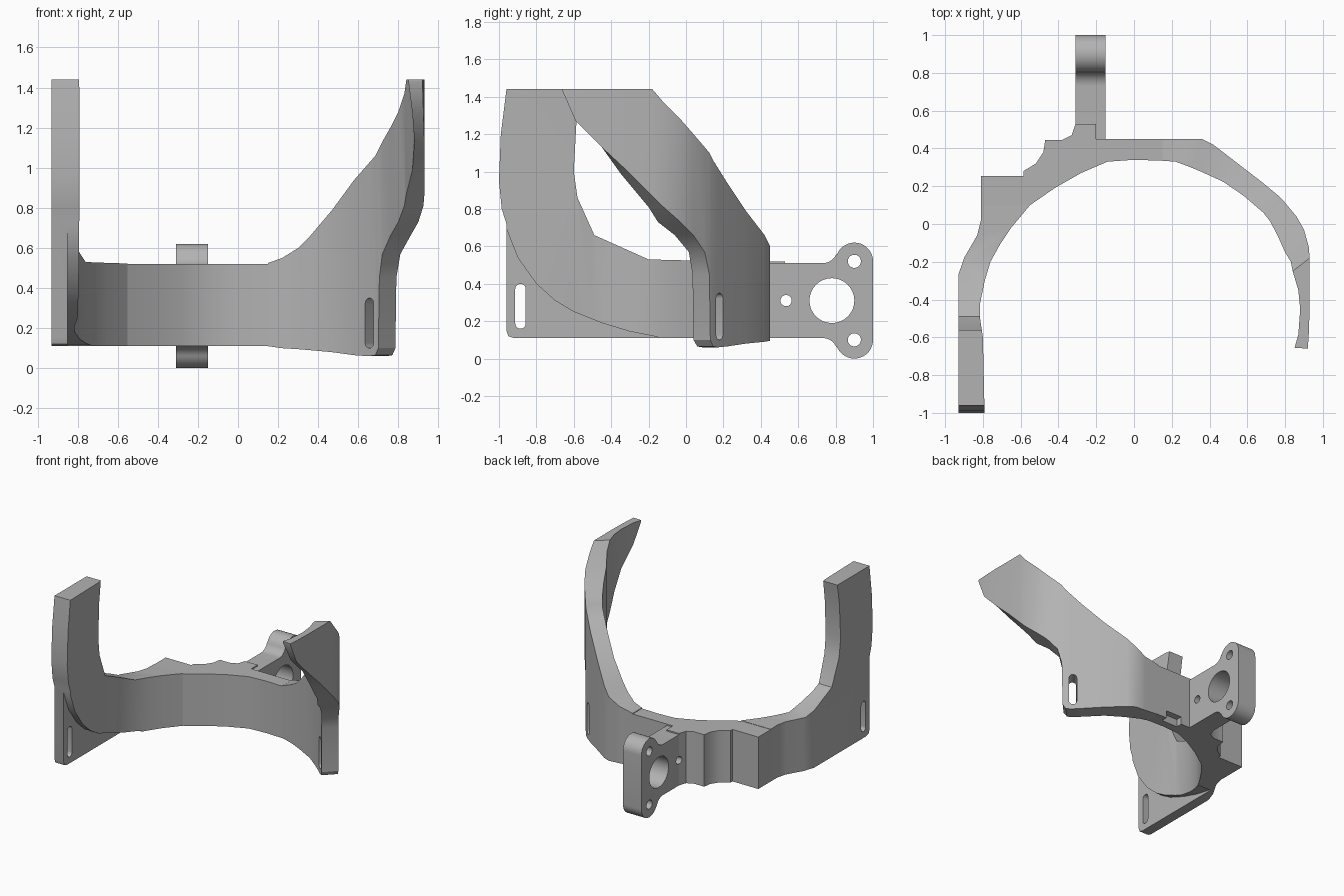
import bpy, bmesh, math
from mathutils import Matrix, Vector

default = bpy.data.objects.get("Cube")
if default:
    bpy.data.objects.remove(default, do_unlink=True)

# One plain grey for the whole casting
grey = bpy.data.materials.new("plain grey")
grey.use_nodes = True
colour = (0.45, 0.45, 0.45, 1)
grey.diffuse_color = colour
for node in grey.node_tree.nodes:
    if node.type == "BSDF_PRINCIPLED":
        node.inputs["Base Color"].default_value = colour


def finish(name, bm):
    bmesh.ops.recalc_face_normals(bm, faces=bm.faces)
    mesh = bpy.data.meshes.new(name)
    bm.to_mesh(mesh)
    bm.free()
    mesh.materials.append(grey)
    obj = bpy.data.objects.new(name, mesh)
    bpy.context.collection.objects.link(obj)
    return obj


def prism(name, outline, axis, low, high):
    """Extrude an outline along x (outline is y, z) or z (outline is x, y)."""
    bm = bmesh.new()
    place = (lambda a, b: (low, a, b)) if axis == "x" else (lambda a, b: (a, b, low))
    face = bm.faces.new([bm.verts.new(place(a, b)) for a, b in outline])
    step = Vector((high - low, 0, 0)) if axis == "x" else Vector((0, 0, high - low))
    result = bmesh.ops.extrude_face_region(bm, geom=[face])
    moved = [v for v in result["geom"] if isinstance(v, bmesh.types.BMVert)]
    bmesh.ops.translate(bm, verts=moved, vec=step)
    return finish(name, bm)


def carve(obj, cutter, operation="DIFFERENCE"):
    """Apply a boolean and discard its cutter."""
    cutter.hide_render = True
    mod = obj.modifiers.new("carve", "BOOLEAN")
    mod.operation, mod.solver, mod.object = operation, "EXACT", cutter
    bpy.context.view_layer.update()
    graph = bpy.context.evaluated_depsgraph_get()
    mesh = bpy.data.meshes.new_from_object(obj.evaluated_get(graph))
    obj.modifiers.clear()
    obj.data = mesh
    bpy.data.objects.remove(cutter, do_unlink=True)


def arc(cx, cy, radius, start, end, steps=10):
    angles = [math.radians(start + (end - start) * i / steps) for i in range(steps + 1)]
    return [(cx + radius * math.cos(a), cy + radius * math.sin(a)) for a in angles]


def circle(cx, cy, radius):
    return arc(cx, cy, radius, 0, 360, 32)[:-1]


def slot(cy, low, high, radius):
    return arc(cy, high - radius, radius, 0, 180) + arc(cy, low + radius, radius, 180, 360)


# Right arm: plan of the wall crossed with its side outline
right_plan = [(-.93, -1.05), (-.93, -.27), (-.9, -.18), (-.83, -.06), (-.81, .02), (-.81, .1),
              (-.55, .1), (-.65, -.02), (-.71, -.11), (-.76, -.2), (-.79, -.3), (-.815, -.42),
              (-.815, -.5), (-.8, -.6), (-.79, -1.05)]
right_side = [(.2, .11), (-.92, .11), (-.95, .12), (-.96, .15), (-.96, .72), (-.985, .8),
              (-1, .95), (-.99, 1.2), (-.96, 1.44), (-.56, 1.44), (-.585, 1.28), (-.6, 1),
              (-.58, .86), (-.49, .66), (-.2, .53), (.2, .52)]
right_arm = prism("right_arm", right_plan, "z", -.2, 1.7)
carve(right_arm, prism("side_cutter", right_side, "x", -1.2, -.3), "INTERSECT")

# Thin lower corner of the right arm and its strap slot
recess = [(-1.1, .74), (-.97, .72), (-.9, .54), (-.8, .4), (-.7, .31), (-.6, .25),
          (-.45, .19), (-.3, .145), (-.15, .115), (-.15, 0), (-1.1, 0)]
carve(right_arm, prism("recess_cutter", recess, "x", -.85, -.6))
carve(right_arm, prism("slot_cutter", slot(-.885, .16, .4, .028), "x", -1.2, -.6))

# Stepped back wall
back_plan = [(-.81, .1), (-.81, .255), (-.585, .255), (-.585, .28), (-.52, .32), (-.48, .38),
             (-.47, .445), (-.38, .445), (-.33, .47), (-.31, .53), (-.2, .53), (-.2, .45),
             (.15, .45), (.15, .335), (0, .34), (-.14, .33), (-.28, .27), (-.42, .19), (-.55, .1)]
back_wall = prism("back_wall", back_plan, "z", .11, .52)
pocket = [(.4, 0), (.4, .17), (.5, .17), (.5, 0)]
carve(back_wall, prism("pocket_cutter", pocket, "x", -.07, .07))

# Left arm: wall sections as outer x, y, inner x, y, bottom, top
sections = [
    (.15, .45, .15, .335, .11, .525), (.27, .45, .22, .33, .1, .55),
    (.36, .45, .3, .3, .095, .6), (.42, .42, .36, .275, .09, .66),
    (.55, .32, .47, .225, .08, .79), (.68, .22, .58, .15, .065, .94),
    (.74, .17, .65, .09, .06, 1.02), (.77, .145, .685, .06, .065, 1.06),
    (.785, .13, .7, .04, .1, 1.09), (.79, .125, .705, .035, .45, 1.1),
    (.81, .1, .72, .015, .57, 1.13), (.86, .04, .76, -.06, .66, 1.2),
    (.9, -.03, .8, -.15, .73, 1.28), (.925, -.12, .83, -.2, .81, 1.37),
    (.93, -.18, .84, -.25, .87, 1.44), (.93, -.3, .87, -.35, .99, 1.44),
    (.93, -.45, .88, -.45, 1.13, 1.44), (.925, -.59, .87, -.585, 1.27, 1.44),
    (.92, -.66, .85, -.655, 1.43, 1.44)]
bm = bmesh.new()
rings = [[bm.verts.new(p) for p in ((ox, oy, lo), (ox, oy, hi), (ix, iy, hi), (ix, iy, lo))]
         for ox, oy, ix, iy, lo, hi in sections]
for a, b in zip(rings, rings[1:]):
    for i in range(4):
        j = (i + 1) % 4
        bm.faces.new((a[i], a[j], b[j], b[i]))
bm.faces.new(rings[0])
bm.faces.new(rings[-1])
left_arm = finish("left_arm", bm)

# Strap slot square to the left wall
left_cutter = prism("slot_cutter", slot(0, .1, .35, .028), "x", -.2, .2)
left_cutter.data.transform(Matrix.Translation((.692, .132, 0)) @ Matrix.Rotation(math.radians(52), 4, "Z"))
carve(left_arm, left_cutter)

# Rear mounting bracket with two lobes, mirrored about its middle height
upper = arc(.9, .52, .1, 0, 160, 16) + arc(.73, .59, .08, -20, -90) + [(.42, .51)]
lower = [(y, .62 - z) for y, z in reversed(upper)]
bracket = prism("rear_bracket", upper + lower, "x", -.31, -.15)
for y, z, radius in ((.78, .31, .12), (.9, .52, .035), (.9, .1, .035), (.535, .31, .03)):
    carve(bracket, prism("hole_cutter", circle(y, z, radius), "x", -.5, 0))
# Keep the small hole open through the fillet beside the bracket
carve(back_wall, prism("hole_cutter", circle(.535, .31, .03), "x", -.5, 0))

# Smooth the curves, keep the corners crisp
for obj in (right_arm, back_wall, left_arm, bracket):
    bpy.ops.object.select_all(action="DESELECT")
    obj.select_set(True)
    bpy.context.view_layer.objects.active = obj
    bpy.ops.object.shade_smooth_by_angle(angle=math.radians(32))
